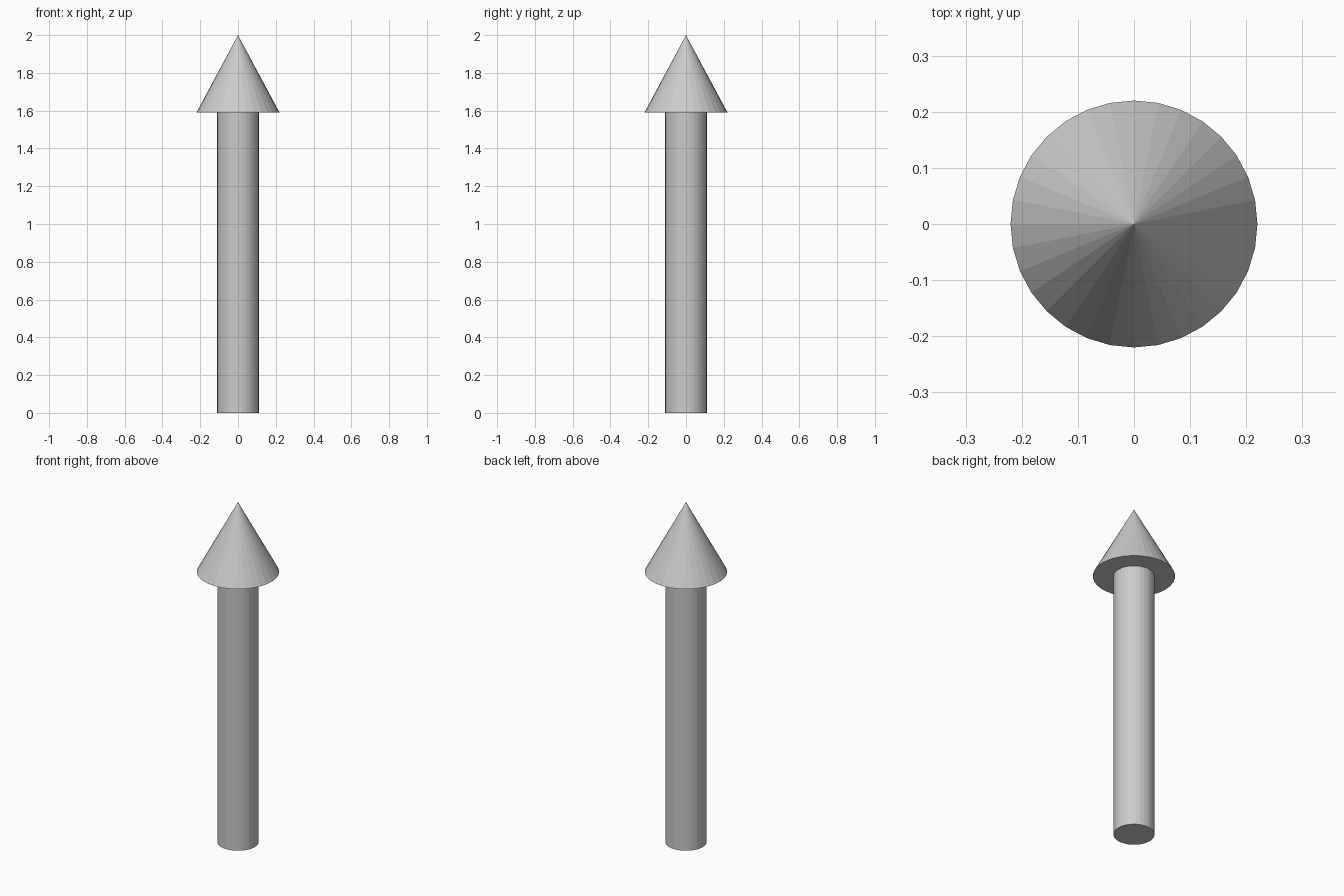
import bpy

if "Cube" in bpy.data.objects:
    bpy.data.objects.remove(bpy.data.objects["Cube"])

SIDES = 32
NECK_Z = 1.59   # where the shaft meets the head
TOP_Z = 2.0

# Shaft: straight faceted rod standing on the ground
bpy.ops.mesh.primitive_cylinder_add(
    vertices=SIDES, radius=0.11, depth=NECK_Z, location=(0, 0, NECK_Z / 2))
bpy.context.object.name = "arrow_shaft"

# Head: pointed cone with a flat underside
bpy.ops.mesh.primitive_cone_add(
    vertices=SIDES, radius1=0.22, radius2=0, depth=TOP_Z - NECK_Z,
    location=(0, 0, (TOP_Z + NECK_Z) / 2))
bpy.context.object.name = "arrow_head"
